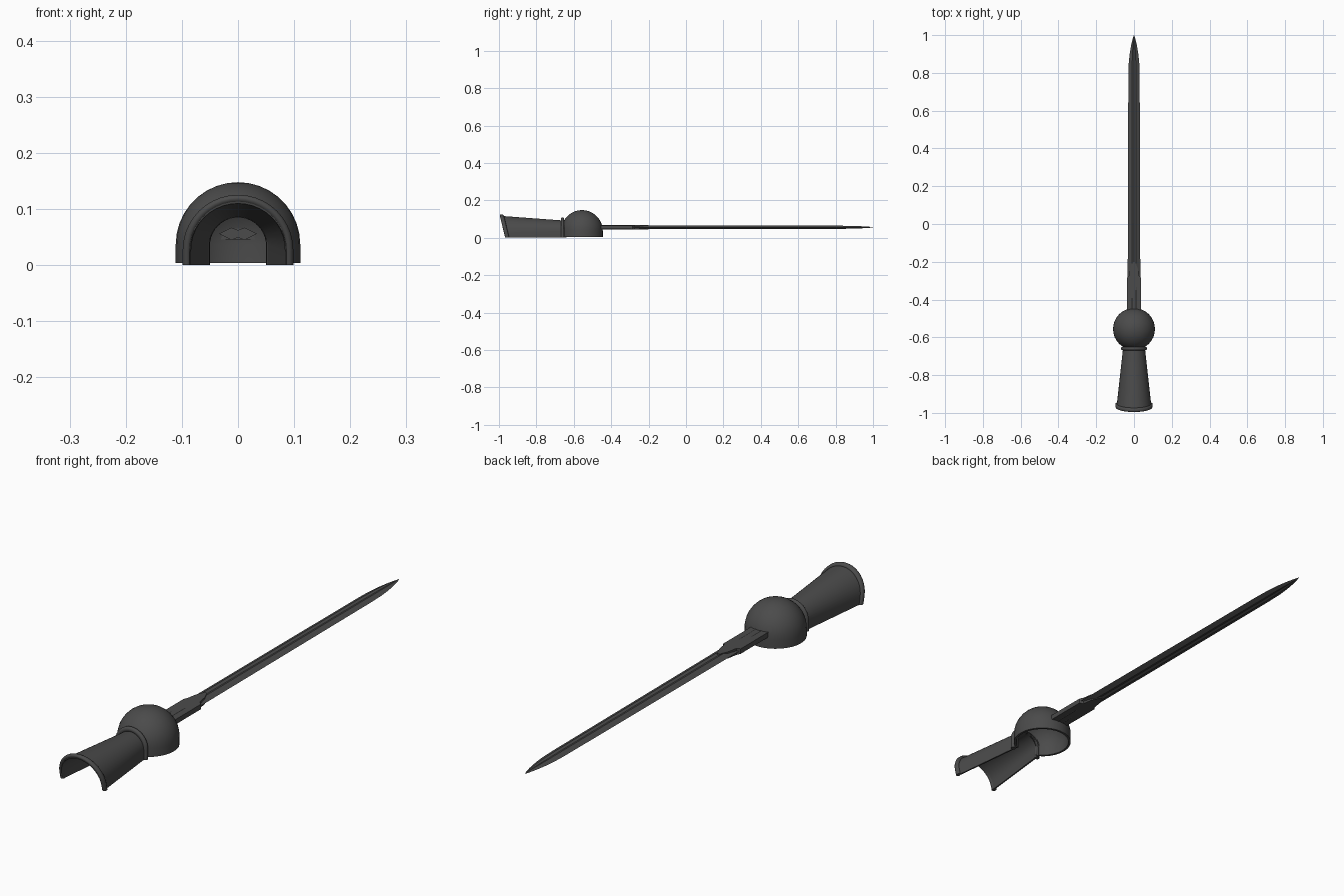
import bpy, bmesh, math

if "Cube" in bpy.data.objects:
    bpy.data.objects.remove(bpy.data.objects["Cube"])

steel = bpy.data.materials.new("dark_steel")
steel.diffuse_color = (0.07, 0.07, 0.07, 1)
steel.use_nodes = True
steel.node_tree.nodes["Principled BSDF"].inputs["Base Color"].default_value = steel.diffuse_color


def finish(name, bm, angle=35):
    bmesh.ops.remove_doubles(bm, verts=bm.verts, dist=1e-6)
    bmesh.ops.recalc_face_normals(bm, faces=bm.faces)
    me = bpy.data.meshes.new(name)
    bm.to_mesh(me)
    bm.free()
    ob = bpy.data.objects.new(name, me)
    bpy.context.collection.objects.link(ob)
    me.materials.append(steel)
    bpy.ops.object.select_all(action='DESELECT')
    bpy.context.view_layer.objects.active = ob
    ob.select_set(True)
    bpy.ops.object.shade_smooth_by_angle(angle=math.radians(angle))
    return ob


def arch(y, w, top, tilt=0.0, z0=0.0, n=20):
    """Upside-down U: straight legs and a half-round top; tilt leans it in y."""
    c = top - w
    pts = [(w, z0)]
    pts += [(w * math.cos(math.pi * i / n), c + w * math.sin(math.pi * i / n)) for i in range(n + 1)]
    pts += [(-w, z0)]
    return [(x, y - tilt * z, z) for x, z in pts]


def loft(bm, sections, ring_closed=False, loop=False, caps=False):
    """Skin consecutive sections. loop joins last to first."""
    rows = [[bm.verts.new(p) for p in s] for s in sections]
    n, m = len(rows[0]), len(rows)
    for a in range(m if loop else m - 1):
        r, q = rows[a], rows[(a + 1) % m]
        for i in range(n if ring_closed else n - 1):
            j = (i + 1) % n
            bm.faces.new((r[i], r[j], q[j], q[i]))
    if loop and not ring_closed:
        bm.faces.new([r[0] for r in rows])
        bm.faces.new([r[-1] for r in rows])
    if caps:
        bm.faces.new(rows[0])
        bm.faces.new(rows[-1])


TILT = 0.24

# Forearm gauntlet: tapered half-open shell
bm = bmesh.new()
loft(bm, [arch(-0.965, 0.092, 0.117, TILT), arch(-0.64, 0.056, 0.091),
          arch(-0.64, 0.050, 0.085), arch(-0.965, 0.086, 0.110, TILT)], loop=True)
finish("gauntlet", bm)


# Rolled rims at the cuff and the neck
def rim(name, y, w, top, ry, rw, tilt=0.0):
    bm = bmesh.new()
    loft(bm, [arch(y + ry * math.cos(a), w + rw * math.sin(a), top + rw * math.sin(a), tilt)
              for a in [2 * math.pi * k / 10 for k in range(10)]], loop=True)
    finish(name, bm, 50)


rim("cuff_rim", -0.956, 0.091, 0.118, 0.011, 0.008, TILT)
rim("neck_rim", -0.66, 0.060, 0.100, 0.009, 0.010)

# Domed hand guard: hemisphere with a short straight skirt, hollow underneath
bm = bmesh.new()
R, T, CZ = 0.111, 0.009, 0.037
SEG, N = 32, 9
prof = [(R, 0.004)] + [(R * math.cos(a), CZ + R * math.sin(a))
                       for a in [math.pi / 2 * k / N for k in range(N + 1)]]
r = R - T
prof += [(r * math.cos(a), CZ + r * math.sin(a))
         for a in [math.pi / 2 * (N - k) / N for k in range(N + 1)]] + [(r, 0.004)]
loft(bm, [[(max(d, 0) * math.cos(t), -0.556 + max(d, 0) * math.sin(t), z) for d, z in prof]
          for t in [2 * math.pi * k / SEG for k in range(SEG)]], ring_closed=True, loop=True)
dome = finish("hand_guard", bm)
bmesh_clean = bmesh.new()
bmesh_clean.from_mesh(dome.data)
bmesh.ops.dissolve_degenerate(bmesh_clean, dist=1e-6, edges=bmesh_clean.edges)
bmesh_clean.to_mesh(dome.data)
bmesh_clean.free()

# Cutter opening the guard towards the gauntlet
bm = bmesh.new()
loft(bm, [arch(-0.72, 0.051, 0.085, z0=-0.05), arch(-0.56, 0.051, 0.085, z0=-0.05)],
     ring_closed=True, caps=True)
cutter = finish("opening_cutter", bm)
cutter.hide_render = True
cutter.hide_viewport = True
cut = dome.modifiers.new("opening", 'BOOLEAN')
cut.operation = 'DIFFERENCE'
cut.object = cutter
cut.solver = 'EXACT'

# Blade: sharp edges, two ridges per face with a shallow central groove
ZB = 0.056


def blade_section(y, w, t):
    half = [(w, 0), (0.35 * w, t), (0, 0.6 * t), (-0.35 * w, t),
            (-w, 0), (-0.35 * w, -t), (0, -0.6 * t), (0.35 * w, -t)]
    return [(x, y, ZB + z) for x, z in half]


bm = bmesh.new()
loft(bm, [blade_section(*s) for s in [
    (-0.47, 0.034, 0.011), (0.78, 0.030, 0.009), (0.85, 0.028, 0.008), (0.90, 0.023, 0.007),
    (0.95, 0.0145, 0.005), (0.98, 0.007, 0.003), (1.0, 0.0005, 0.0003)]],
     ring_closed=True, caps=True)
finish("blade", bm, 15)

# Reinforcing plates at the blade root, on both faces, stepped to a point
outline = [(0.038, -0.46), (0.038, -0.285), (0.027, -0.275), (0.020, -0.235), (0.006, -0.20)]
outline += [(-x, y) for x, y in reversed(outline)]
for name, s in (("upper_root_plate", 1), ("lower_root_plate", -1)):
    bm = bmesh.new()
    loft(bm, [[(x, y, ZB + s * h * (1 if abs(x) < 0.03 else 0.75)) for x, y in outline]
              for h in (0.0, 0.013)], ring_closed=True, caps=True)
    finish(name, bm, 20)
